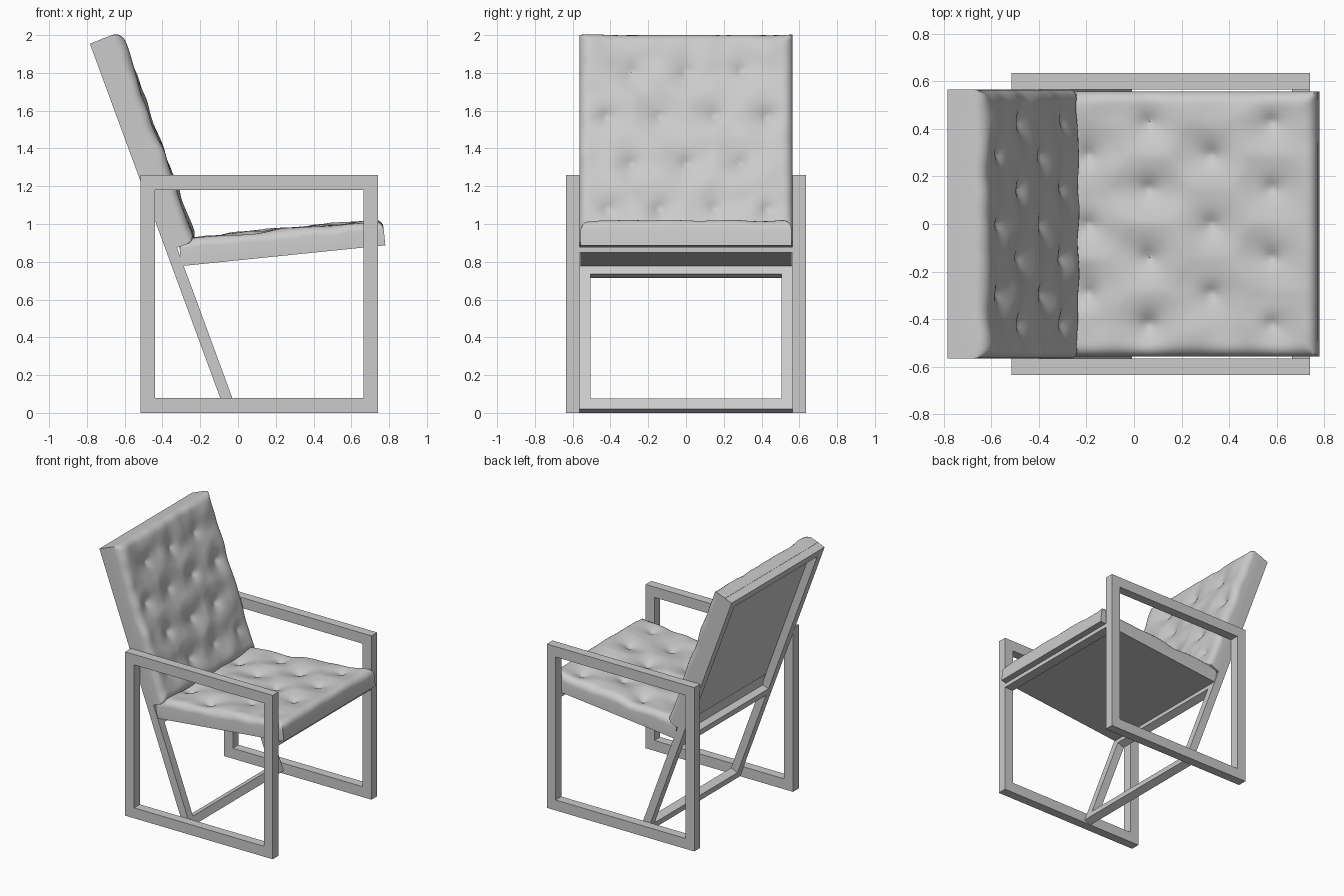
import bpy, bmesh
from math import sin, cos, pi, radians, sqrt, exp
from mathutils import Vector, noise

if "Cube" in bpy.data.objects:
    bpy.data.objects.remove(bpy.data.objects["Cube"])


def finish(bm, name):
    bmesh.ops.recalc_face_normals(bm, faces=bm.faces)
    me = bpy.data.meshes.new(name)
    bm.to_mesh(me)
    bm.free()
    ob = bpy.data.objects.new(name, me)
    bpy.context.collection.objects.link(ob)
    return ob


def ring_frame(name, origin, u, v, w, h, bar_u, bar_v, depth):
    """Open rectangular frame in the plane u, v, extruded along depth."""
    bm = bmesh.new()
    rects = [(0, 0, w, h), (bar_u, bar_v, w - bar_u, h - bar_v)]
    loops = []
    for off in (Vector((0, 0, 0)), depth):
        for a0, b0, a1, b1 in rects:
            loops.append([bm.verts.new(origin + off + u * a + v * b)
                          for a, b in ((a0, b0), (a1, b0), (a1, b1), (a0, b1))])
    o0, i0, o1, i1 = loops
    for p, q in ((o0, i0), (o1, i1), (o0, o1), (i0, i1)):
        for k in range(4):
            m = (k + 1) % 4
            bm.faces.new((p[k], p[m], q[m], q[k]))
    return finish(bm, name)


def bar(name, origin, u, n, lu, ln, half):
    """Solid cross bar running along y."""
    bm = bmesh.new()
    ends = [[bm.verts.new(origin + u * a + n * b + Vector((0, y, 0)))
             for a, b in ((0, 0), (lu, 0), (lu, ln), (0, ln))] for y in (-half, half)]
    for e in ends:
        bm.faces.new(e)
    for k in range(4):
        m = (k + 1) % 4
        bm.faces.new((ends[0][k], ends[0][m], ends[1][m], ends[1][k]))
    return finish(bm, name)


def samples(length, r, count):
    """Positions along a side, crowded into the rounded edges."""
    edge = [r * (1 - cos(pi / 2 * k / 5)) for k in range(5)]
    mid = [r + (length - 2 * r) * k / count for k in range(count + 1)]
    return edge + mid + [length - e for e in reversed(edge)]


def cushion(name, origin, u, n, length, width, thick, dip, seed):
    """Tufted cushion: buttons in staggered rows of four and three."""
    tufts = []
    for row, a in enumerate((0.19, 0.445, 0.71, 0.965)):
        ys = (-0.42, -0.14, 0.15, 0.43) if row % 2 == 0 else (-0.29, 0.0, 0.29)
        tufts += [(a, y) for y in ys]
    r = 0.05
    bm = bmesh.new()
    grid = []
    for a in samples(length, r, 66):
        line = []
        for b in samples(width, r, 64):
            y = b - width / 2
            d = max(0, min(a, length - a, b, width - b))
            near = min(sqrt((a - t) ** 2 + (y - s) ** 2) for t, s in tufts)
            h = thick - dip * exp(-near / 0.065)
            h += 0.013 * noise.noise(Vector((a * 7, y * 7, seed)))
            h -= 0.012 * exp(-d / 0.06)
            if d < r:
                h -= 0.9 * (r - sqrt(max(0, r * r - (r - d) ** 2)))
            line.append(bm.verts.new(origin + u * a + n * h + Vector((0, y, 0))))
        grid.append(line)
    for p, q in zip(grid, grid[1:]):
        for k in range(len(p) - 1):
            bm.faces.new((p[k], p[k + 1], q[k + 1], q[k]))
    # side walls down to a flat underside
    rim = (grid[0][:-1] + [l[-1] for l in grid[:-1]]
           + grid[-1][:0:-1] + [l[0] for l in grid[:0:-1]])
    base = [bm.verts.new(v.co - n * (v.co - origin).dot(n)) for v in rim]
    for k in range(len(rim)):
        m = (k + 1) % len(rim)
        bm.faces.new((rim[k], rim[m], base[m], base[k]))
    bm.faces.new(base)
    ob = finish(bm, name)
    bpy.ops.object.select_all(action='DESELECT')
    ob.select_set(True)
    bpy.context.view_layer.objects.active = ob
    bpy.ops.object.shade_smooth_by_angle(angle=radians(40))
    return ob


X, Y, Z = Vector((1, 0, 0)), Vector((0, 1, 0)), Vector((0, 0, 1))

# side frames forming legs and arms
for side, y in (("left", 0.565), ("right", -0.635)):
    ring_frame("side_frame_" + side, Vector((-0.515, y, 0)), X, Z,
               1.255, 1.26, 0.075, 0.08, Y * 0.07)

# leaning back frame
t = radians(20.2)
u = Vector((-sin(t), 0, cos(t)))
n = Vector((cos(t), 0, sin(t)))
foot = Vector((-0.065, 0, 0))
ring_frame("back_frame", foot - Y * 0.565, Y, u, 1.13, 2.083, 0.06, 0.06, n * 0.06)

# rails carrying the seat
bar("rear_seat_rail", foot + u * 0.762, u, n, 0.06, 0.06, 0.505)
bar("front_seat_rail", Vector((0.665, 0, 0.848)), X, Z, 0.075, 0.03, 0.565)

# cushions
cushion("back_cushion", foot + n * 0.06 + u * 0.91, u, n, 1.175, 1.13, 0.118, 0.05, 3.1)
s = radians(5.8)
cushion("seat_cushion", Vector((0.78, 0, 0.887)), Vector((-cos(s), 0, -sin(s))),
        Vector((-sin(s), 0, cos(s))), 1.085, 1.115, 0.148, 0.055, 8.4)
